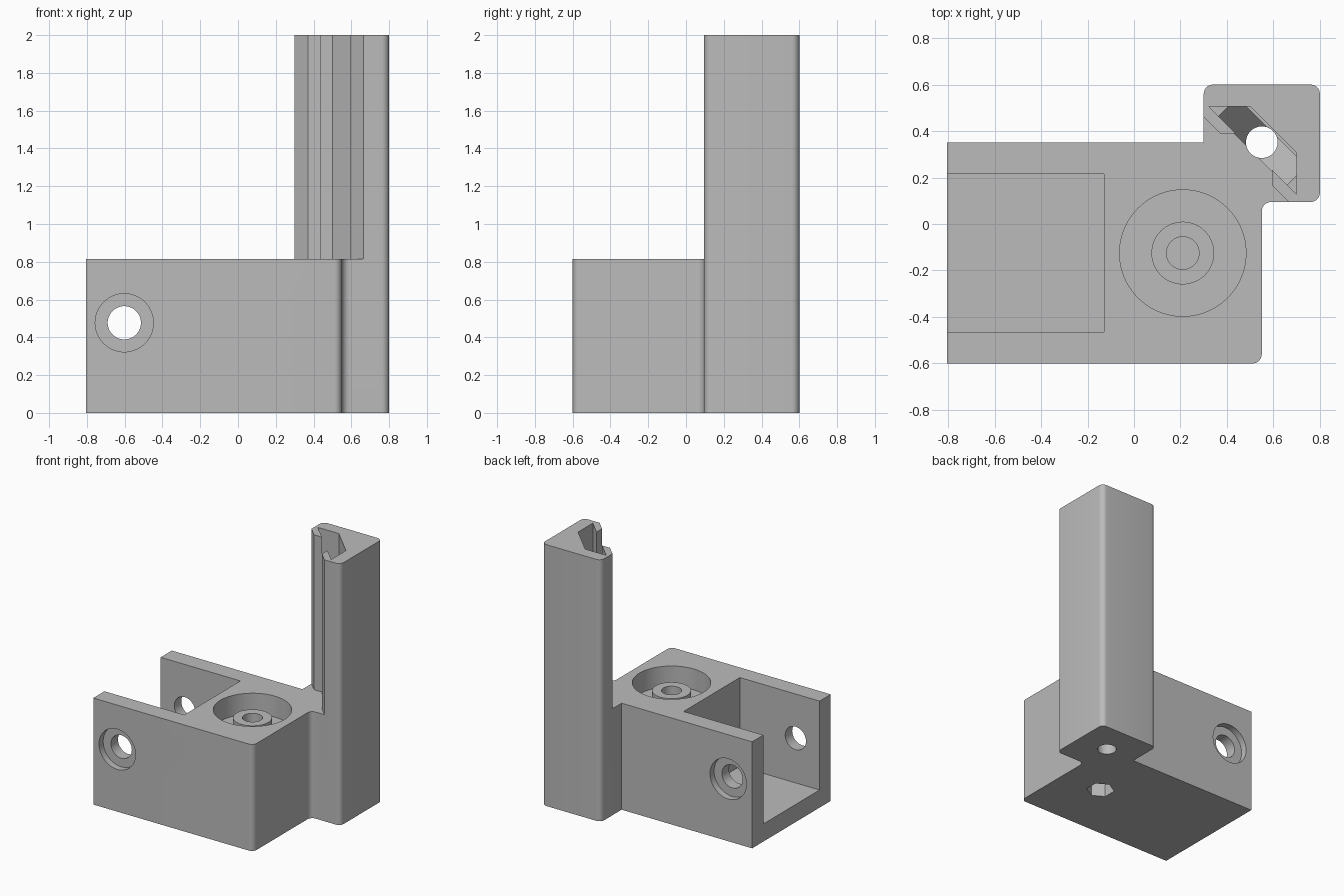
import bpy, bmesh
from math import cos, sin, pi, radians
from mathutils import Matrix, Vector

cube = bpy.data.objects.get("Cube")
if cube:
    bpy.data.objects.remove(cube, do_unlink=True)

grey = bpy.data.materials.new("light grey")
grey.use_nodes = True
grey.diffuse_color = (0.5, 0.5, 0.5, 1)
grey.node_tree.nodes["Principled BSDF"].inputs["Base Color"].default_value = (0.5, 0.5, 0.5, 1)

BASE_TOP = 0.815


def prism(name, points, low, high, matrix=Matrix()):
    """Extrude a flat outline from low to high along its local z."""
    bm = bmesh.new()
    face = bm.faces.new([bm.verts.new((x, y, low)) for x, y in points])
    top = bmesh.ops.extrude_face_region(bm, geom=[face])["geom"]
    bmesh.ops.translate(bm, vec=(0, 0, high - low),
                        verts=[v for v in top if isinstance(v, bmesh.types.BMVert)])
    bmesh.ops.transform(bm, matrix=matrix, verts=bm.verts)
    bmesh.ops.recalc_face_normals(bm, faces=bm.faces)
    mesh = bpy.data.meshes.new(name)
    bm.to_mesh(mesh)
    bm.free()
    mesh.materials.append(grey)
    obj = bpy.data.objects.new(name, mesh)
    bpy.context.collection.objects.link(obj)
    return obj


def ring(x, y, radius, sides=64, turn=0.0):
    return [(x + radius * cos(2 * pi * i / sides + turn),
             y + radius * sin(2 * pi * i / sides + turn)) for i in range(sides)]


def rounded(corners, steps=8):
    """Outline from (x, y, radius) right-angled corners."""
    out = []
    for i, (x, y, r) in enumerate(corners):
        p = Vector((x, y))
        if r == 0:
            out.append(p)
            continue
        a = (Vector(corners[i - 1][:2]) - p).normalized() * r
        b = (Vector(corners[(i + 1) % len(corners)][:2]) - p).normalized() * r
        for k in range(steps + 1):
            t = k / steps * pi / 2
            out.append(p + a * (1 - sin(t)) + b * (1 - cos(t)))
    return out


def combine(target, tool, operation="DIFFERENCE"):
    mod = target.modifiers.new("shape", "BOOLEAN")
    mod.operation, mod.solver, mod.object = operation, "EXACT", tool
    bpy.context.view_layer.objects.active = target
    bpy.ops.object.modifier_apply(modifier=mod.name)
    bpy.data.objects.remove(tool, do_unlink=True)


# Footprint of the base block and the corner post
R = 0.04
body = prism("bracket_body", rounded([
    (-0.805, -0.6, 0), (0.55, -0.6, R), (0.55, 0.095, R), (0.8, 0.095, R),
    (0.8, 0.6, R), (0.3, 0.6, R), (0.3, 0.35, 0), (-0.805, 0.35, 0)]), 0, 2)

# Clear the space above the base, with the diagonal face and channel of the post
combine(body, prism("post_channel_cutter", [
    (-1, -0.8), (0.675, -0.8), (0.675, 0.085), (0.595, 0.165), (0.595, 0.232),
    (0.7, 0.127), (0.7, 0.305), (0.5, 0.505), (0.322, 0.505), (0.437, 0.39),
    (0.37, 0.39), (0.28, 0.48), (-1, 0.48)], BASE_TOP, 2.1))

# Sloped floor of the channel leading to a through hole
s = 0.5 ** 0.5
wedge = Matrix(((s, 0, -s, 0.55), (-s, 0, -s, 0.355), (0, 1, 0, BASE_TOP), (0, 0, 0, 1)))
combine(body, prism("funnel_cutter", [(-0.21, 0.001), (0, -0.3), (0.21, 0.001)],
                    -0.06, 0.06, wedge))
combine(body, prism("post_hole_cutter", ring(0.55, 0.352, 0.068), -0.1, 1.5))

# Square pocket open at the top and one side
combine(body, prism("pocket_cutter", [(-1, -0.465), (-0.13, -0.465), (-0.13, 0.215),
                                      (-1, 0.215)], 0.135, 1))

# Round recess with a bored boss, and a nut trap underneath
cx, cy = 0.21, -0.125
combine(body, prism("recess_cutter", ring(cx, cy, 0.272, 96), 0.655, 1))
combine(body, prism("boss", ring(cx, cy, 0.135), 0.6, 0.755), "UNION")
combine(body, prism("bore_cutter", ring(cx, cy, 0.07), 0.2, 1))
combine(body, prism("nut_trap_cutter", ring(cx, cy, 0.1, 6, pi / 2), -0.1, 0.18))

# Counterbored holes through both pocket walls
along_y = Matrix.Rotation(radians(90), 4, "X")
hx, hz = -0.602, 0.477
combine(body, prism("wall_hole_cutter", ring(hx, hz, 0.088), -1, 1, along_y))
combine(body, prism("front_counterbore_cutter", ring(hx, hz, 0.154), 0.55, 1, along_y))
combine(body, prism("back_counterbore_cutter", ring(hx, hz, 0.154), -1, -0.3, along_y))

bpy.ops.object.select_all(action="DESELECT")
body.select_set(True)
bpy.context.view_layer.objects.active = body
bpy.ops.object.shade_smooth_by_angle(angle=radians(30))
